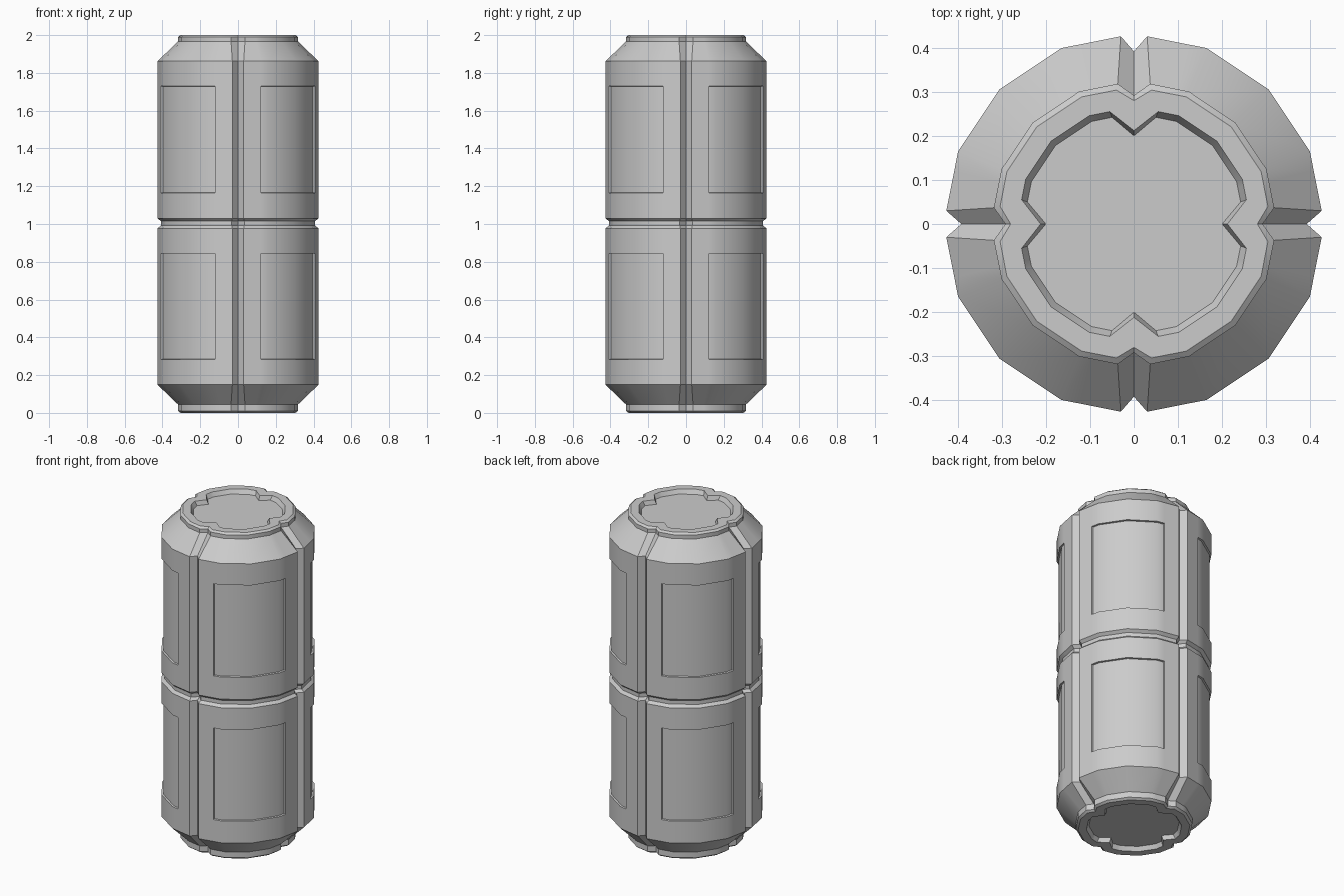
import bpy, bmesh
from math import sin, cos, radians
from mathutils import Vector, Matrix

if "Cube" in bpy.data.objects:
    bpy.data.objects.remove(bpy.data.objects["Cube"])

PANEL = 0.67   # where the panel edge sits between groove lip and first corner


def section(r, lip, valley):
    """16-sided outline with a V notch on each axis: 8 points per quadrant."""
    polar = lambda a: Vector((r * cos(radians(a)), r * sin(radians(a))))
    lip_pt = Vector((r - 0.2 * lip, lip))
    a, b = polar(22.5), polar(45)
    p = lip_pt.lerp(a, PANEL)
    mirror = lambda q: Vector((q.y, q.x))
    quad = [Vector((valley, 0)), lip_pt, p, a, b, mirror(a), mirror(p), mirror(lip_pt)]
    return [Matrix.Rotation(radians(90 * k), 2) @ q for k in range(4) for q in quad]


FLOOR = (0.252, 0.05, 0.20)
INNER = (0.266, 0.055, 0.212)
RIM = (0.312, 0.04, 0.28)
RING = (0.3255, 0.037, 0.292)
BODY = (0.432, 0.03, 0.392)
WAIST = (0.415, 0.034, 0.372)

# Stack of sections from the bottom recess to the top recess
stack = [(0.025, FLOOR), (0.0, INNER), (0.0, RIM), (0.01, RING), (0.045, RING),
         (0.149, BODY), (0.283, BODY), (0.845, BODY), (0.977, BODY),
         (0.992, WAIST), (1.015, WAIST), (1.03, BODY), (1.165, BODY),
         (1.73, BODY), (1.862, BODY), (1.966, RING), (1.99, RING),
         (2.0, RIM), (2.0, INNER), (1.975, FLOOR)]
panel_rows = (6, 12)

bm = bmesh.new()
rings = [[bm.verts.new((q.x, q.y, z)) for q in section(*s)] for z, s in stack]
n = len(rings[0])
panels = []
for row, (lo, hi) in enumerate(zip(rings, rings[1:])):
    for i in range(n):
        j = (i + 1) % n
        f = bm.faces.new((lo[i], lo[j], hi[j], hi[i]))
        if row in panel_rows and i % 8 in (2, 3, 4, 5):
            panels.append(f)

# End caps
bm.faces.new(rings[0][::-1])
bm.faces.new(rings[-1])
bm.normal_update()

# Recessed side panels
bmesh.ops.inset_region(bm, faces=panels, thickness=0.002, depth=-0.01,
                       use_even_offset=True, use_boundary=True)
bmesh.ops.recalc_face_normals(bm, faces=bm.faces[:])

mesh = bpy.data.meshes.new("canister_body")
bm.to_mesh(mesh)
bm.free()
body = bpy.data.objects.new("canister_body", mesh)
bpy.context.collection.objects.link(body)

# Smooth sides with crisp grooves and rims
bpy.context.view_layer.objects.active = body
body.select_set(True)
bpy.ops.object.shade_smooth_by_angle(angle=radians(30))
